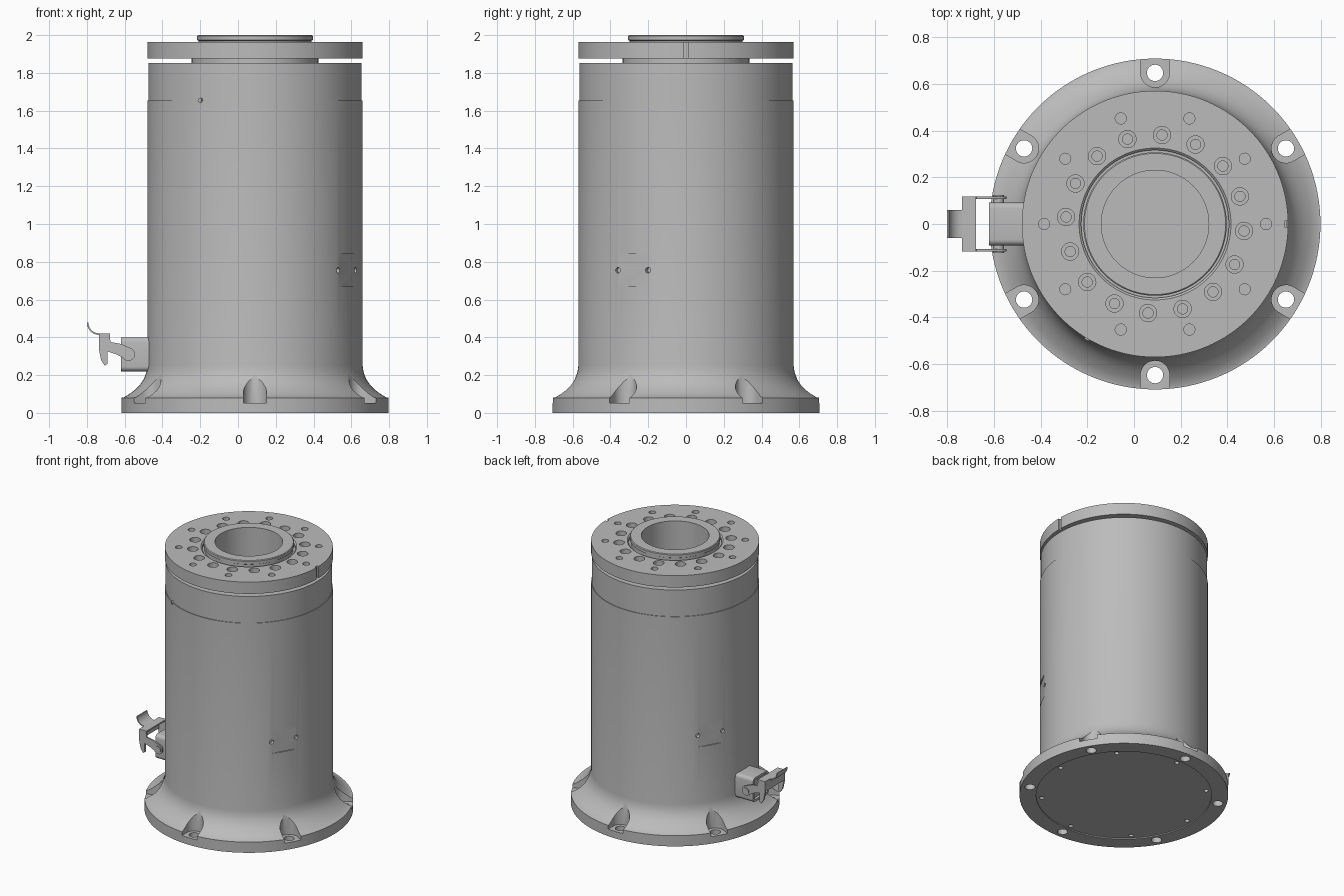
import bpy, bmesh
from math import sin, cos, pi, radians
from mathutils import Matrix, Vector

cube = bpy.data.objects.get("Cube")
if cube:
    bpy.data.objects.remove(cube)

AXIS_X = 0.09  # the column stands slightly off centre because of the side connector

metal = bpy.data.materials.new("grey_metal")
metal.use_nodes = True
GREY = (0.5, 0.5, 0.5, 1)
metal.diffuse_color = GREY
metal.node_tree.nodes["Principled BSDF"].inputs["Base Color"].default_value = GREY


def make(name, bm):
    bmesh.ops.recalc_face_normals(bm, faces=bm.faces)
    mesh = bpy.data.meshes.new(name)
    bm.to_mesh(mesh)
    bm.free()
    mesh.materials.append(metal)
    ob = bpy.data.objects.new(name, mesh)
    ob.location.x = AXIS_X
    bpy.context.collection.objects.link(ob)
    return ob


def lathe(name, profile, steps=128):
    """Turn a closed (radius, z) profile around the column axis."""
    bm = bmesh.new()
    rings = [[bm.verts.new((r * cos(2 * pi * i / steps), r * sin(2 * pi * i / steps), z))
              for i in range(steps)] for r, z in profile]
    closed = profile[0][0] > 0
    for k in range(len(rings) if closed else len(rings) - 1):
        a, b = rings[k], rings[(k + 1) % len(rings)]
        for i in range(steps):
            j = (i + 1) % steps
            bm.faces.new((a[i], a[j], b[j], b[i]))
    bmesh.ops.remove_doubles(bm, verts=bm.verts, dist=1e-5)
    return make(name, bm)


def prism(bm, pts, lo, hi, matrix=Matrix()):
    """Extrude a flat outline from lo to hi along local z."""
    low = [bm.verts.new(matrix @ Vector((x, y, lo))) for x, y in pts]
    top = [bm.verts.new(matrix @ Vector((x, y, hi))) for x, y in pts]
    bm.faces.new(low[::-1])
    bm.faces.new(top)
    for i in range(len(pts)):
        j = (i + 1) % len(pts)
        bm.faces.new((low[i], low[j], top[j], top[i]))


def arc(cx, cy, r, start=0, end=360, n=24):
    full = end - start == 360
    angles = [radians(start + (end - start) * i / (n if full else n - 1)) for i in range(n)]
    return [(cx + r * cos(a), cy + r * sin(a)) for a in angles]


def rect(x0, x1, y0, y1):
    return [(x0, y0), (x1, y0), (x1, y1), (x0, y1)]


def turn(deg):
    return Matrix.Rotation(radians(deg), 4, 'Z')


def cut(ob, pieces):
    """Subtract prisms given as (outline, lo, hi, matrix)."""
    bm = bmesh.new()
    for piece in pieces:
        prism(bm, *piece)
    cutter = make("cutter", bm)
    cutter.hide_render = True
    mod = ob.modifiers.new("cut", 'BOOLEAN')
    mod.operation, mod.solver, mod.object = 'DIFFERENCE', 'EXACT', cutter
    bpy.context.view_layer.objects.active = ob
    bpy.ops.object.modifier_apply(modifier=mod.name)
    bpy.data.objects.remove(cutter)


def smooth(ob):
    bpy.ops.object.select_all(action='DESELECT')
    ob.select_set(True)
    bpy.context.view_layer.objects.active = ob
    bpy.ops.object.shade_smooth_by_angle(angle=radians(25))


# Column with flared foot, recessed underside and central bore
body = lathe("column_body", [
    (0, 0.008), (0.595, 0.008), (0.595, 0), (0.708, 0), (0.708, 0.08), (0.695, 0.082),
    (0.665, 0.1), (0.635, 0.122), (0.608, 0.15), (0.588, 0.18), (0.575, 0.215), (0.57, 0.25),
    (0.57, 1.655), (0.23, 1.655), (0.23, 0.15), (0, 0.15)])
# Bolt pockets and bolt holes of the foot
pocket = arc(0.647, 0, 0.062, 90, 270, 17) + [(0.8, -0.062), (0.8, 0.062)]
around = [turn(30 + 60 * i) for i in range(6)]
cut(body, [(pocket, 0.052, 0.4, m) for m in around])
cut(body, [(arc(0.647, 0, 0.035), -0.1, 0.1, m) for m in around])
cut(body, [(arc(0.56, 0, 0.016, n=16), -0.1, 0.05, turn(45 * i)) for i in range(8)])
# Two flat label seats on opposite sides, each with a pair of screw holes
seats = [turn(-30), turn(150)]
cut(body, [(rect(0.5625, 0.7, -0.15, 0.15), 0.67, 0.84, m) for m in seats])
sideways = Matrix.Rotation(pi / 2, 4, 'Y')
cut(body, [(arc(-0.755, y, 0.015, n=16), 0.54, 0.7, m @ sideways)
           for m in seats for y in (-0.092, 0.092)])
smooth(body)

# Collar above the seam, with the neck under the top flange
collar = lathe("upper_collar", [
    (0.565, 1.655), (0.565, 1.853), (0.335, 1.853), (0.335, 1.875), (0.23, 1.875), (0.23, 1.655)])
smooth(collar)

# Top flange with raised boss
flange = lathe("top_flange", [
    (0.335, 1.875), (0.57, 1.875), (0.57, 1.963), (0.325, 1.963), (0.316, 1.955), (0.316, 1.94),
    (0.3, 1.94), (0.3, 1.97), (0.307, 1.974), (0.307, 1.995), (0.302, 2), (0.23, 2), (0.23, 1.875)])
ring = [turn(85.5 + 22.5 * i) for i in range(16)]
cut(flange, [(arc(0.382, 0, 0.037), 1.915, 2.1, m) for m in ring])
cut(flange, [(arc(0.382, 0, 0.022, n=16), 1.885, 2.05, m) for m in ring])
cut(flange, [(arc(0.475, 0, 0.024, n=16), 1.8, 2.1, turn(36 * i)) for i in range(10)])
cut(flange, [(rect(0.555, 0.65, -0.013, 0.013), 1.8, 2.1, Matrix())])  # index notch
smooth(flange)

# Small pin on the seam
bm = bmesh.new()
prism(bm, arc(-1.655, 0, 0.012, n=16), 0.55, 0.577, turn(-120.5) @ sideways)
smooth(make("seam_pin", bm))

# Connector: outlines are drawn in the x-z plane and extruded across y
across = Matrix.Translation((-AXIS_X, 0, 0)) @ Matrix.Rotation(pi / 2, 4, 'X')
outward = Matrix.Translation((-AXIS_X, 0, 0)) @ Matrix(
    ((0, 0, 1, 0), (1, 0, 0, 0), (0, 1, 0, 0), (0, 0, 0, 1)))


def rounded(w, z0, z1, r):
    out = []
    for cx, cy, a in ((w - r, z1 - r, 0), (r - w, z1 - r, 90),
                      (r - w, z0 + r, 180), (w - r, z0 + r, 270)):
        out += arc(cx, cy, r, a, a + 90, 6)
    return out


bm = bmesh.new()
prism(bm, rounded(0.092, 0.22, 0.4, 0.025), -0.62, -0.43, outward)
housing = make("connector_housing", bm)
cut(housing, [(rounded(0.075, 0.237, 0.383, 0.015), -0.7, -0.6, outward)])
smooth(housing)

bm = bmesh.new()
prism(bm, arc(-0.58, 0.31, 0.024), -0.125, 0.125, across)
smooth(make("latch_pivot", bm))

# Latch: two hooked side arms, a bridge and a curled thumb tab
arm = [(-0.735, 0.42), (-0.68, 0.42), (-0.675, 0.375), (-0.62, 0.365)]
arm += arc(-0.58, 0.31, 0.035, 60, -150, 12)
arm += [(-0.645, 0.31), (-0.69, 0.325), (-0.69, 0.26), (-0.705, 0.25), (-0.725, 0.28), (-0.737, 0.34)]
bm = bmesh.new()
for y in (-0.118, 0.106):
    prism(bm, arm, y, y + 0.012, across)
prism(bm, rect(-0.735, -0.677, 0.41, 0.421), -0.118, 0.118, across)
prism(bm, rect(-0.737, -0.727, 0.345, 0.421), -0.118, 0.118, across)
smooth(make("latch_lever", bm))

bm = bmesh.new()
tab = arc(-0.735, 0.478, 0.065, 180, 270, 10) + arc(-0.735, 0.478, 0.057, 270, 180, 10)
prism(bm, tab, -0.06, 0.06, across)
smooth(make("latch_tab", bm))
